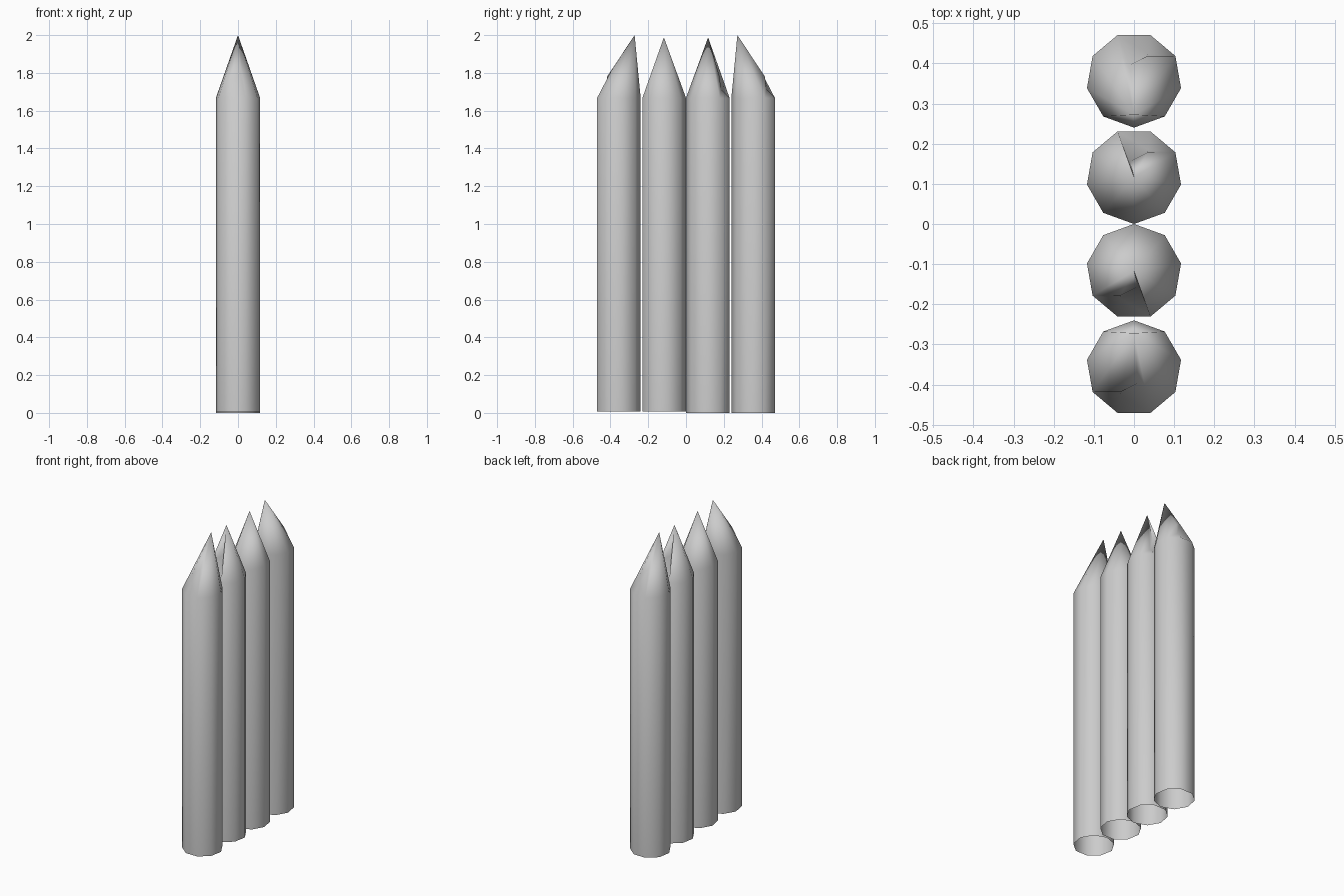
import bpy, bmesh, math

if "Cube" in bpy.data.objects:
    bpy.data.objects.remove(bpy.data.objects["Cube"])

SIDES, RADIUS, RIM = 9, 0.119, 1.667


def stake(name, center_y, apex_y, apex_z, bottom, turned):
    bm = bmesh.new()

    # nine-sided open shaft, one corner facing -y, flat side facing +y
    low, rim = [], []
    for i in range(SIDES):
        a = -math.pi / 2 + i * math.tau / SIDES
        x, y = RADIUS * math.cos(a), RADIUS * math.sin(a)
        low.append(bm.verts.new((x, y, bottom)))
        rim.append(bm.verts.new((x, y, RIM)))
    for i in range(SIDES):
        j = (i + 1) % SIDES
        bm.faces.new((low[i], low[j], rim[j], rim[i]))

    # pointed tip, leaving the chipped area open
    tip = bm.verts.new((0, apex_y, apex_z))
    for i in range(SIDES):
        if i not in (3, 4):
            bm.faces.new((rim[i], rim[(i + 1) % SIDES], tip))

    # chipped notch on the outer side of the tip
    upper = bm.verts.new((0.033, 0.059, 1.78))
    lower = bm.verts.new((0.035, 0.066, 1.715))
    ledge = bm.verts.new((-0.01, 0.037, 1.81))
    c, a, b = rim[3], rim[4], rim[5]
    for f in ((b, tip, ledge), (ledge, tip, upper), (ledge, upper, lower),
              (b, ledge, lower), (a, b, lower), (c, a, lower),
              (c, lower, upper), (c, upper, tip)):
        bm.faces.new(f)
    bmesh.ops.recalc_face_normals(bm, faces=bm.faces)

    mesh = bpy.data.meshes.new(name)
    bm.to_mesh(mesh)
    bm.free()
    mesh.polygons.foreach_set("use_smooth", [True] * len(mesh.polygons))
    mesh.set_sharp_from_angle(angle=math.radians(60))
    obj = bpy.data.objects.new(name, mesh)
    obj.location.y = center_y
    obj.rotation_euler.z = math.pi if turned else 0
    bpy.context.collection.objects.link(obj)


# mirrored row of four: outer stakes lean their tips inward
for side, turned, bottom in (("back", False, 0.0), ("front", True, 0.008)):
    s = -1 if turned else 1
    stake(side + "_inner_stake", s * 0.119, -0.002, 1.988, bottom, turned)
    stake(side + "_outer_stake", s * 0.359, -0.087, 2.0, bottom, turned)
